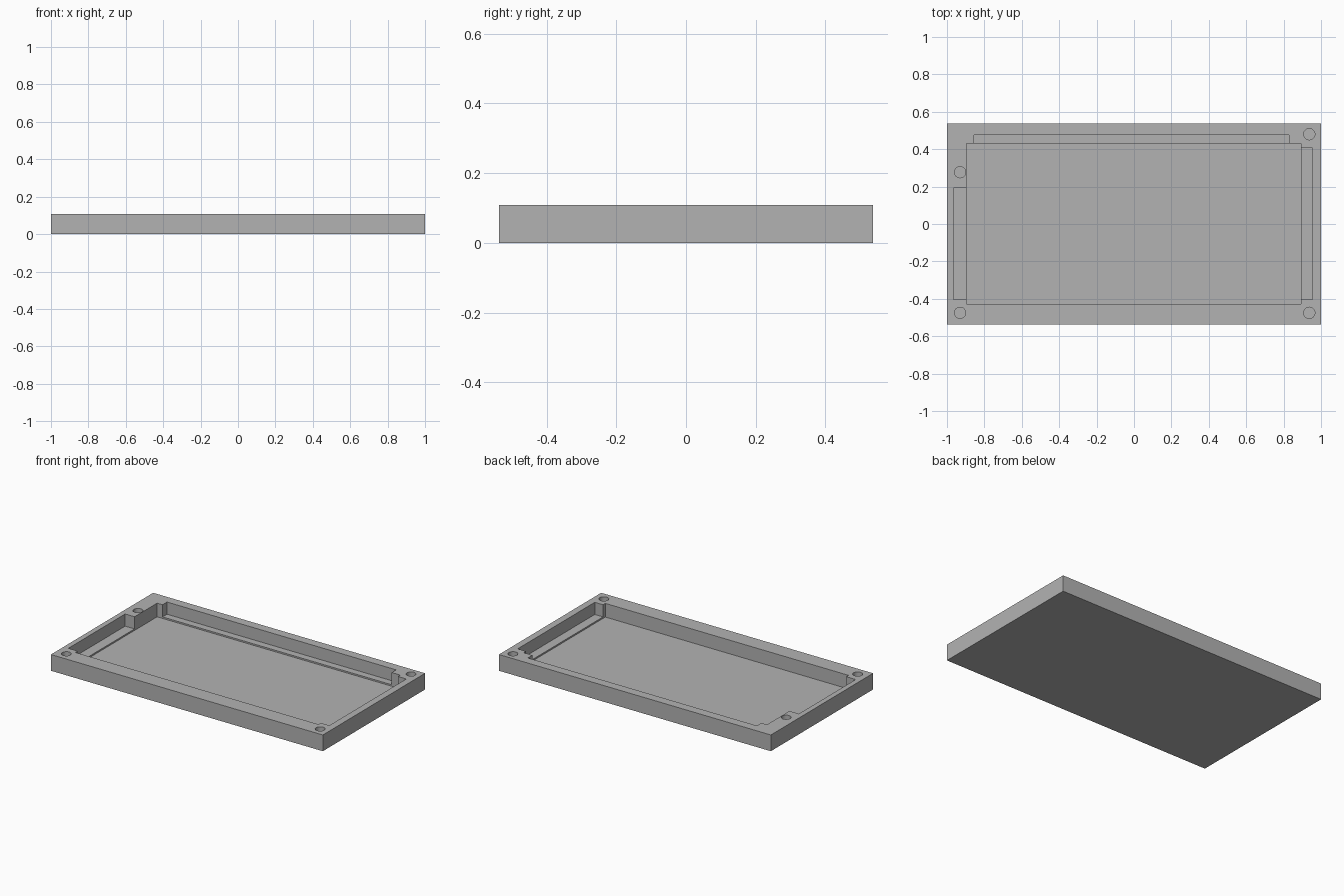
import bpy
import bmesh
from math import cos, sin, tau

old = bpy.data.objects.get("Cube")
if old:
    bpy.data.objects.remove(old, do_unlink=True)

HALF_Y, TOP = 0.537, 0.108
LEDGE_Z, FLOOR_Z = 0.027, 0.017
HOLE_Z, HOLE_R = 0.027, 0.03

grey = bpy.data.materials.new("plain grey")
grey.use_nodes = True
colour = (0.45, 0.45, 0.45, 1)
grey.diffuse_color = colour
grey.node_tree.nodes["Principled BSDF"].inputs["Base Color"].default_value = colour


def prism(name, outline, z0, z1):
    """Extrude a flat outline from z0 up to z1."""
    bm = bmesh.new()
    face = bm.faces.new([bm.verts.new((x, y, z0)) for x, y in outline])
    moved = bmesh.ops.extrude_face_region(bm, geom=[face])["geom"]
    verts = [v for v in moved if isinstance(v, bmesh.types.BMVert)]
    bmesh.ops.translate(bm, vec=(0, 0, z1 - z0), verts=verts)
    bmesh.ops.recalc_face_normals(bm, faces=bm.faces)
    mesh = bpy.data.meshes.new(name)
    bm.to_mesh(mesh)
    bm.free()
    mesh.materials.append(grey)
    obj = bpy.data.objects.new(name, mesh)
    bpy.context.collection.objects.link(obj)
    return obj


def rectangle(x0, x1, y0, y1):
    return [(x0, y0), (x1, y0), (x1, y1), (x0, y1)]


def cut(target, cutter):
    """Subtract the cutter, then remove it."""
    cutter.hide_render = True
    mod = target.modifiers.new("cut", "BOOLEAN")
    mod.operation, mod.solver, mod.object = "DIFFERENCE", "EXACT", cutter
    bpy.context.view_layer.objects.active = target
    bpy.ops.object.modifier_apply(modifier=mod.name)
    bpy.data.objects.remove(cutter, do_unlink=True)


# Solid tray block
tray = prism("tray", rectangle(-1, 1, -HALF_Y, HALF_Y), 0, TOP)

# Stepped pocket down to the ledge
pocket = [(-0.896, -0.428), (0.893, -0.428), (0.893, -0.404), (0.954, -0.404),
          (0.954, 0.406), (0.893, 0.406), (0.893, 0.43), (0.829, 0.43),
          (0.829, 0.477), (-0.856, 0.477), (-0.856, 0.43), (-0.896, 0.43),
          (-0.896, 0.193), (-0.965, 0.193), (-0.965, -0.404), (-0.896, -0.404)]
cut(tray, prism("pocket_cutter", pocket, LEDGE_Z, TOP + 0.1))

# Shallow rectangular recess in the pocket floor
cut(tray, prism("floor_cutter", rectangle(-0.896, 0.893, -0.428, 0.43),
                FLOOR_Z, LEDGE_Z + 0.02))

# Blind screw holes
for hx, hy in [(-0.93, 0.277), (0.937, 0.48), (-0.93, -0.475), (0.937, -0.475)]:
    ring = [(hx + HOLE_R * cos(tau * i / 32), hy + HOLE_R * sin(tau * i / 32))
            for i in range(32)]
    cut(tray, prism("hole_cutter", ring, HOLE_Z, TOP + 0.1))

# Crisp edges with smooth hole walls
bpy.ops.object.select_all(action="DESELECT")
tray.select_set(True)
bpy.context.view_layer.objects.active = tray
bpy.ops.object.shade_smooth_by_angle(angle=0.5)
